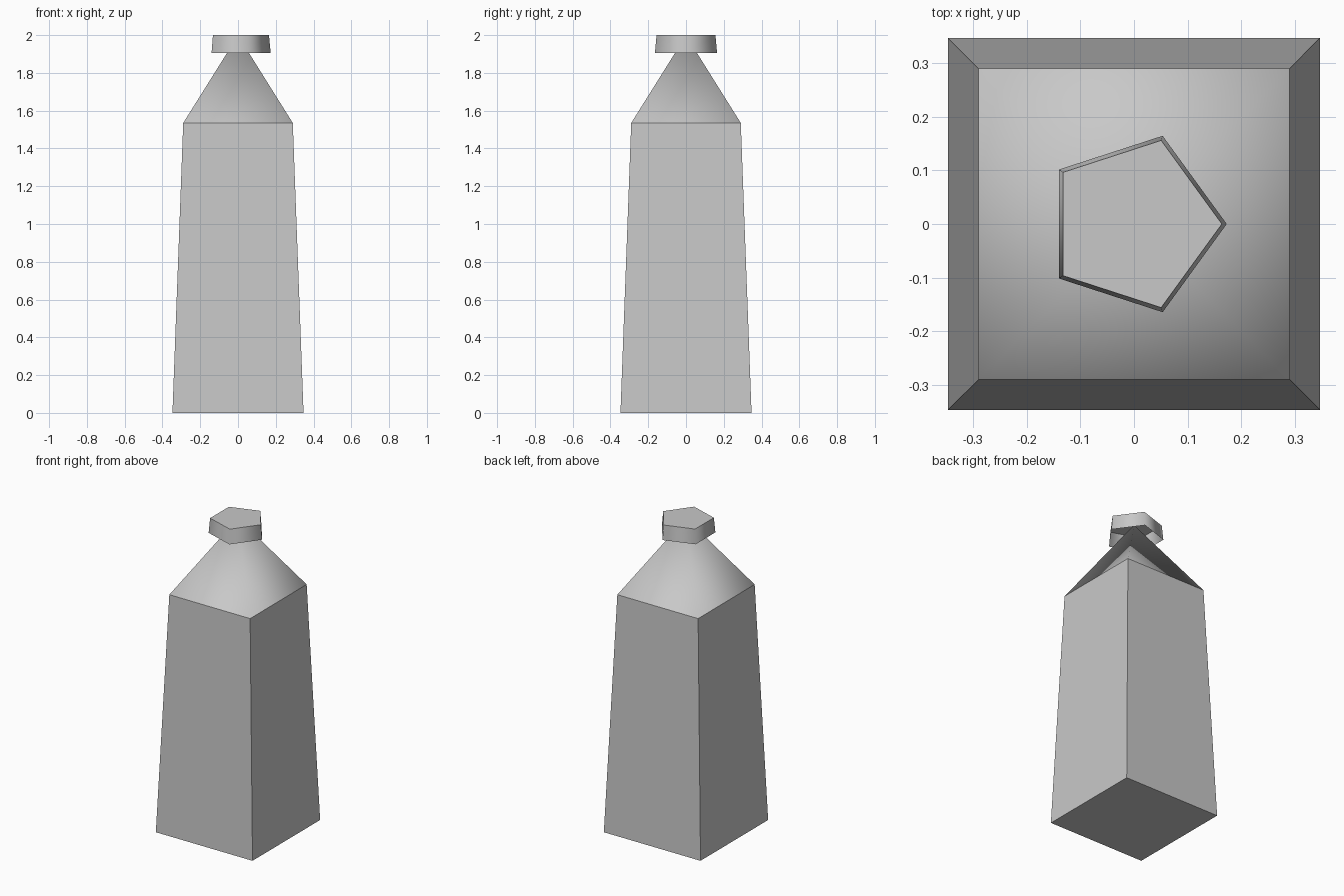
import bpy
import math

cube = bpy.data.objects.get("Cube")
if cube:
    bpy.data.objects.remove(cube, do_unlink=True)

grey = bpy.data.materials.new("plain grey")
grey.use_nodes = True
colour = (0.58, 0.58, 0.58, 1)
grey.diffuse_color = colour
grey.node_tree.nodes["Principled BSDF"].inputs["Base Color"].default_value = colour


def tapered(name, sides, r_low, r_high, z_low, z_high, turn=0.0, keep=(), smooth=None):
    """Tapered prism standing between two heights; keep lists the closed ends."""
    verts, faces = [], []
    for r, z in ((r_low, z_low), (r_high, z_high)):
        # A zero radius collapses the ring to a single tip
        for i in range(sides if r else 1):
            a = turn + math.tau * i / sides
            verts.append((r * math.cos(a), r * math.sin(a), z))
    for i in range(sides):
        j = (i + 1) % sides
        faces.append((i, j, sides + j, sides + i) if r_high else (i, j, sides))
    if "bottom" in keep:
        faces.append(tuple(reversed(range(sides))))
    if "top" in keep:
        faces.append(tuple(range(sides, 2 * sides)))
    mesh = bpy.data.meshes.new(name)
    mesh.from_pydata(verts, [], faces)
    mesh.materials.append(grey)
    obj = bpy.data.objects.new(name, mesh)
    bpy.context.collection.objects.link(obj)
    if smooth:
        bpy.ops.object.select_all(action="DESELECT")
        obj.select_set(True)
        bpy.context.view_layer.objects.active = obj
        bpy.ops.object.shade_smooth_by_angle(angle=math.radians(smooth))
    return obj


corner = math.sqrt(2)
quarter = math.pi / 4

# Square bottle body, narrowing upwards
tapered("body", 4, 0.347 * corner, 0.29 * corner, 0, 1.535, quarter, keep=("bottom",))

# Smooth four-sided shoulder, its tip hidden in the cap
tapered("shoulder", 4, 0.29 * corner, 0, 1.535, 1.998, quarter, smooth=120)

# Five-sided cap, open underneath
tapered("cap", 5, 0.173, 0.164, 1.905, 2.0, keep=("top",), smooth=80)
